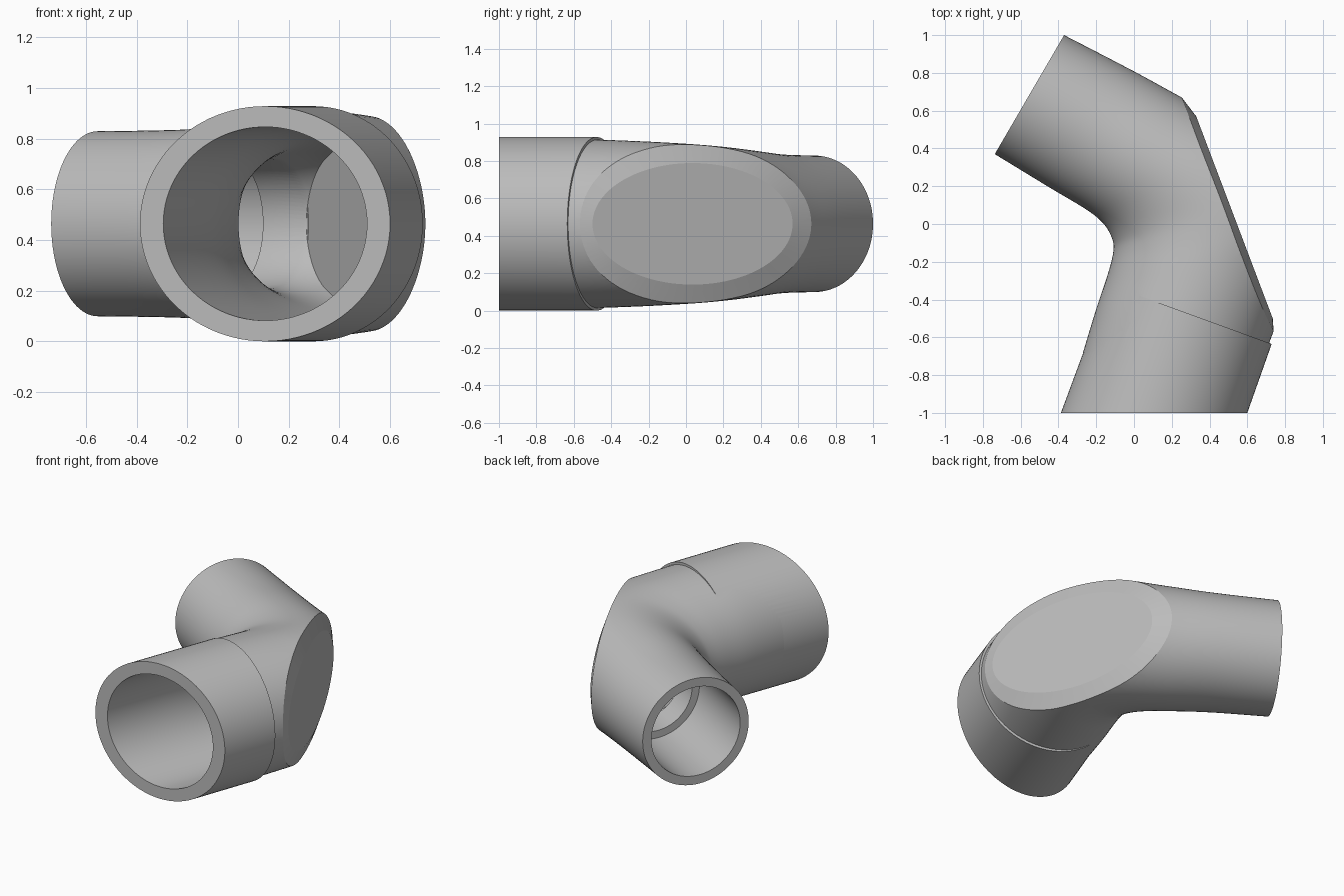
import bpy, bmesh, math
from mathutils import Vector

if "Cube" in bpy.data.objects:
    bpy.data.objects.remove(bpy.data.objects["Cube"])

Z = 0.464      # height of the pipe centre line
SEG = 96


def new_object(name, bm):
    bmesh.ops.recalc_face_normals(bm, faces=bm.faces)
    me = bpy.data.meshes.new(name)
    bm.to_mesh(me)
    bm.free()
    ob = bpy.data.objects.new(name, me)
    bpy.context.collection.objects.link(ob)
    return ob


def spline(rows, steps):
    # smooth interpolation of section rows
    out = []
    for i in range(len(rows) - 1):
        a, b, c, d = (rows[max(i - 1, 0)], rows[i], rows[i + 1],
                      rows[min(i + 2, len(rows) - 1)])
        for k in range(steps):
            t = k / steps
            out.append([0.5 * (2 * q + (r - p) * t + (2 * p - 5 * q + 4 * r - s) * t * t
                               + (3 * q - p - 3 * r + s) * t ** 3)
                        for p, q, r, s in zip(a, b, c, d)])
    return out + [rows[-1]]


def loft(rows, steps=1):
    # each row: inner point x, y, outer point x, y, half height
    bm = bmesh.new()
    rings = []
    for ix, iy, ox, oy, h in spline(rows, steps) if steps > 1 else rows:
        c = Vector(((ix + ox) / 2, (iy + oy) / 2, Z))
        a = Vector(((ox - ix) / 2, (oy - iy) / 2, 0))
        rings.append([bm.verts.new(c + a * math.cos(w) + Vector((0, 0, h * math.sin(w))))
                      for w in (2 * math.pi * i / SEG for i in range(SEG))])
    for r, s in zip(rings, rings[1:]):
        for i in range(SEG):
            j = (i + 1) % SEG
            bm.faces.new((r[i], r[j], s[j], s[i]))
    bm.faces.new(rings[0])
    bm.faces.new(rings[-1])
    return bm


def small_bore(t0, t1, r):
    # straight bore along the small pipe, measured from its open end
    rows = []
    for t in (t0, t1):
        x, y = -0.555 + 0.864 * t, 0.685 - 0.503 * t
        rows.append((x - 0.503 * r, y - 0.864 * r, x + 0.503 * r, y + 0.864 * r, r))
    return loft(rows)


def boolean(ob, other, op):
    m = ob.modifiers.new(op, 'BOOLEAN')
    m.operation, m.object, m.solver = op, other, 'EXACT'
    bpy.context.view_layer.objects.active = ob
    bpy.ops.object.modifier_apply(modifier=m.name)
    bpy.data.objects.remove(other)


# tapering bent body
body = new_object("pipe_elbow", loft([
    (-0.737, 0.37, -0.37, 1.0, 0.365),
    (-0.45, 0.195, 0.0, 0.808, 0.371),
    (-0.25, 0.075, 0.3, 0.645, 0.390),
    (-0.16, 0.0, 0.68, 0.45, 0.408),
    (-0.115, -0.08, 0.92, 0.25, 0.422),
    (-0.11, -0.15, 0.95, 0.02, 0.432),
    (-0.14, -0.27, 0.86, -0.25, 0.442),
    (-0.2, -0.45, 0.725, -0.605, 0.451),
    (-0.27, -0.68, 0.62, -0.9, 0.451)], 6))

# wide front sleeve
sleeve = new_object("sleeve", loft([
    (-0.387, -1, 0.6, -1, 0.464), (-0.135, -0.32, 0.729, -0.635, 0.464)]))
boolean(body, sleeve, 'UNION')

# elliptical flat with a shallow chamfer on the outside of the bend
n = Vector((0.935, 0.354, 0)).normalized()
tan = Vector((-n.y, n.x, 0))
mid = Vector((0.532, 0.035, Z))
bm = bmesh.new()
rings = []
for depth, k in ((0, 0), (1.8, 6)):
    rings.append([bm.verts.new(mid - n * depth + tan * ((0.572 + k) * math.cos(w))
                               + Vector((0, 0, (0.325 + 0.85 * k) * math.sin(w))))
                  for w in (2 * math.pi * i / SEG for i in range(SEG))])
for i in range(SEG):
    j = (i + 1) % SEG
    bm.faces.new((rings[0][i], rings[0][j], rings[1][j], rings[1][i]))
for r in rings:
    bm.faces.new(r)
boolean(body, new_object("flat_cutter", bm), 'INTERSECT')

# inner cavity: wide bore narrowing round the bend, flat behind the outer flat
bm = loft([
    (-0.331, -1.1, 0.473, -1.1, 0.382),
    (-0.295, -1.0, 0.509, -1.0, 0.382),
    (-0.113, -0.494, 0.601, -0.754, 0.382),
    (-0.05, -0.25, 0.72, -0.4, 0.372),
    (-0.02, -0.08, 0.75, 0.1, 0.34),
    (-0.008, 0.01, 0.5, 0.4, 0.29),
    (0.002, 0.066, 0.258, 0.506, 0.255)], 5)
bmesh.ops.bisect_plane(bm, geom=bm.verts[:] + bm.edges[:] + bm.faces[:],
                       plane_co=mid - n * 0.08, plane_no=n, clear_outer=True)
bmesh.ops.holes_fill(bm, edges=[e for e in bm.edges if e.is_boundary], sides=0)
boolean(body, new_object("cavity_cutter", bm), 'DIFFERENCE')

# small bore with an inner ledge
boolean(body, new_object("hole_cutter", small_bore(0.5, 0.82, 0.255)), 'DIFFERENCE')
boolean(body, new_object("socket_cutter", small_bore(-0.1, 0.608, 0.305)), 'DIFFERENCE')

grey = bpy.data.materials.new("plain grey")
grey.diffuse_color = (0.5, 0.5, 0.5, 1)
grey.use_nodes = True
grey.node_tree.nodes["Principled BSDF"].inputs["Base Color"].default_value = grey.diffuse_color
body.data.materials.clear()
body.data.materials.append(grey)
for p in body.data.polygons:
    p.material_index = 0
bpy.ops.object.select_all(action='DESELECT')
body.select_set(True)
bpy.context.view_layer.objects.active = body
bpy.ops.object.shade_smooth_by_angle(angle=math.radians(14))
